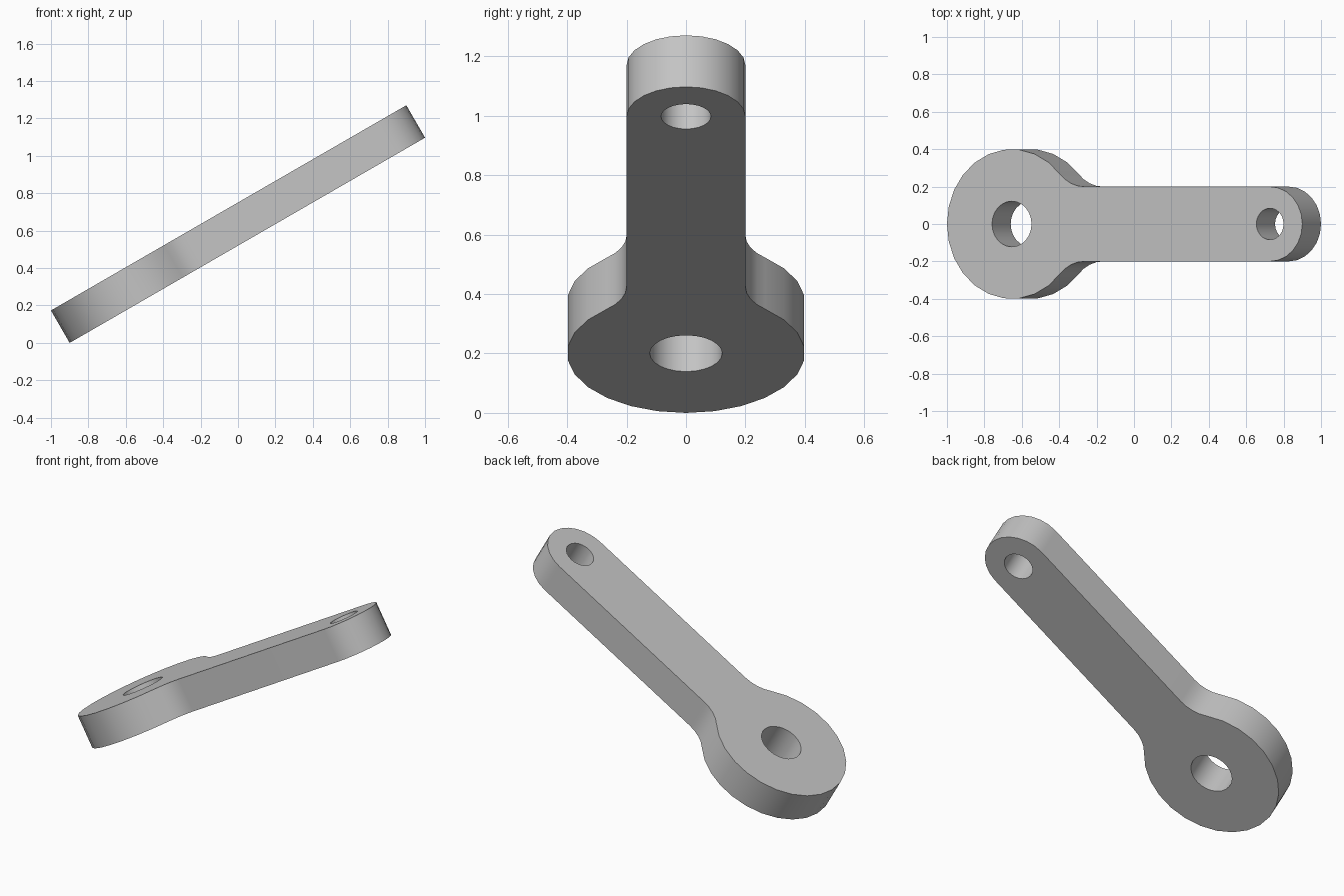
import bpy
import bmesh
from math import sin, cos, sqrt, atan2, pi, radians
from mathutils import Matrix

cube = bpy.data.objects.get("Cube")
if cube:
    bpy.data.objects.remove(cube, do_unlink=True)

# Main dimensions
LENGTH, THICK, TILT = 2.194, 0.2, radians(30)
BIG_R, SMALL_R, FILLET_R = 0.4, 0.2, 0.2
BIG_HOLE, SMALL_HOLE = 0.122, 0.084
big_x = -LENGTH / 2 + BIG_R
small_x = LENGTH / 2 - SMALL_R


def arc(cx, cy, r, start, end, steps):
    """Points along an arc, both ends included."""
    angles = [start + (end - start) * i / steps for i in range(steps + 1)]
    return [(cx + r * cos(a), cy + r * sin(a)) for a in angles]


# Upper half of the outline: small end, concave fillet, big end
run = sqrt((BIG_R + FILLET_R) ** 2 - (SMALL_R + FILLET_R) ** 2)
tangent = atan2(SMALL_R + FILLET_R, run)
half = arc(small_x, 0, SMALL_R, 0, pi / 2, 6)
half += arc(big_x + run, SMALL_R + FILLET_R, FILLET_R, 1.5 * pi, pi + tangent, 4)
half += arc(big_x, 0, BIG_R, tangent, pi, 10)[1:]
outline = half + [(x, -y) for x, y in reversed(half[1:-1])]

# Outline and bolt holes filled as one flat face, then thickened
loops = [
    outline,
    arc(big_x, 0, BIG_HOLE, 0, 2 * pi, 24)[:-1],
    arc(small_x, 0, SMALL_HOLE, 0, 2 * pi, 24)[:-1],
]
bm = bmesh.new()
edges = []
for points in loops:
    verts = [bm.verts.new((x, y, -THICK / 2)) for x, y in points]
    edges += [bm.edges.new((v, verts[i - 1])) for i, v in enumerate(verts)]
bmesh.ops.triangle_fill(bm, edges=edges, use_beauty=True, normal=(0, 0, 1))
extruded = bmesh.ops.extrude_face_region(bm, geom=bm.faces[:], use_keep_orig=True)
top = [g for g in extruded["geom"] if isinstance(g, bmesh.types.BMVert)]
bmesh.ops.translate(bm, verts=top, vec=(0, 0, THICK))
bmesh.ops.recalc_face_normals(bm, faces=bm.faces[:])

# Tilt the arm and rest its lowest edge on the ground
bm.transform(Matrix.Rotation(-TILT, 4, "Y"))
lowest = min(v.co.z for v in bm.verts)
bm.transform(Matrix.Translation((0, 0, -lowest)))

mesh = bpy.data.meshes.new("link_arm")
bm.to_mesh(mesh)
bm.free()
arm = bpy.data.objects.new("link_arm", mesh)
bpy.context.collection.objects.link(arm)

# Plain grey metal
grey = bpy.data.materials.new("plain_grey")
grey.use_nodes = True
colour = (0.55, 0.55, 0.55, 1)
grey.diffuse_color = colour
grey.node_tree.nodes["Principled BSDF"].inputs["Base Color"].default_value = colour
mesh.materials.append(grey)

# Smooth rounded walls, crisp rims
bpy.ops.object.select_all(action="DESELECT")
arm.select_set(True)
bpy.context.view_layer.objects.active = arm
bpy.ops.object.shade_smooth_by_angle(angle=radians(35))
